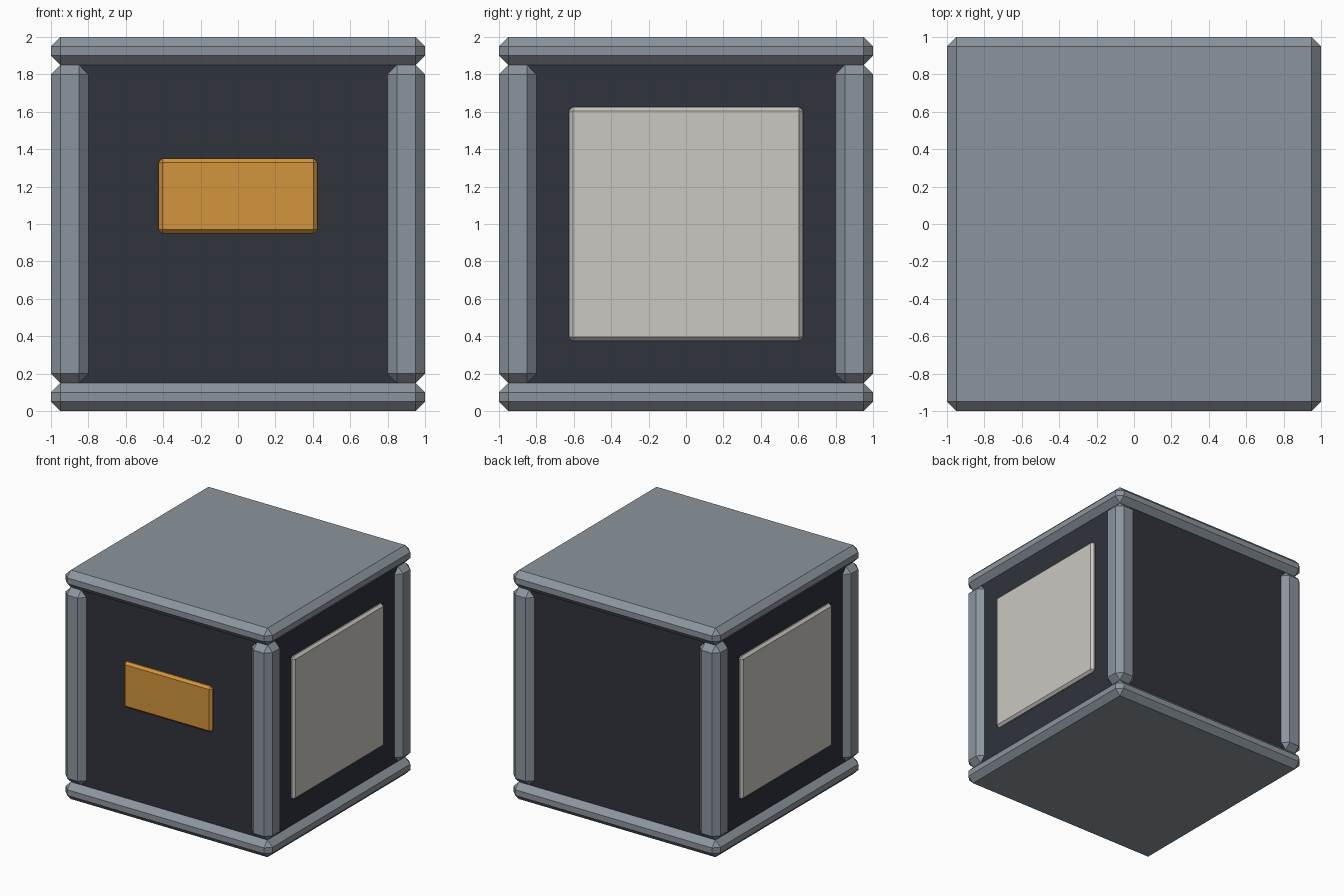
import bpy
import bmesh

if "Cube" in bpy.data.objects:
    bpy.data.objects.remove(bpy.data.objects["Cube"])


def material(name, rgb):
    m = bpy.data.materials.new(name)
    m.diffuse_color = (*rgb, 1)
    m.use_nodes = True
    m.node_tree.nodes["Principled BSDF"].inputs["Base Color"].default_value = m.diffuse_color
    return m


STEEL = material("steel_grey", (0.26, 0.30, 0.34))
DARK = material("dark_panel", (0.03, 0.033, 0.045))
PALE = material("pale_panel", (0.60, 0.58, 0.54))
ORANGE = material("orange_panel", (0.65, 0.30, 0.045))


def box(name, centre, size, mat, chamfer=0.0):
    """Box with optional single-segment chamfer on every edge."""
    bm = bmesh.new()
    bmesh.ops.create_cube(bm, size=1)
    bmesh.ops.scale(bm, vec=size, verts=bm.verts)
    if chamfer:
        bmesh.ops.bevel(bm, geom=bm.edges[:], offset=chamfer, segments=1,
                        affect='EDGES', clamp_overlap=True)
    me = bpy.data.meshes.new(name)
    bm.to_mesh(me)
    bm.free()
    me.materials.append(mat)
    ob = bpy.data.objects.new(name, me)
    ob.location = centre
    bpy.context.collection.objects.link(ob)
    return ob


# Dark inner body
box("core", (0, 0, 1), (1.9, 1.9, 1.8), DARK)

# Top and bottom slabs
box("bottom_slab", (0, 0, 0.075), (2, 2, 0.15), STEEL, 0.05)
box("top_slab", (0, 0, 1.925), (2, 2, 0.15), STEEL, 0.05)

# Corner posts
for sx, side in ((-1, "left"), (1, "right")):
    for sy, end in ((-1, "front"), (1, "back")):
        box(f"{end}_{side}_post", (sx * 0.9, sy * 0.9, 1),
            (0.2, 0.2, 1.7), STEEL, 0.05)
    # Pale side panel
    box(f"{side}_panel", (sx * 0.95, 0, 1), (0.06, 1.25, 1.25), PALE, 0.02)

# Front orange plate
box("front_plate", (0, -0.95, 1.15), (0.85, 0.06, 0.4), ORANGE, 0.02)
